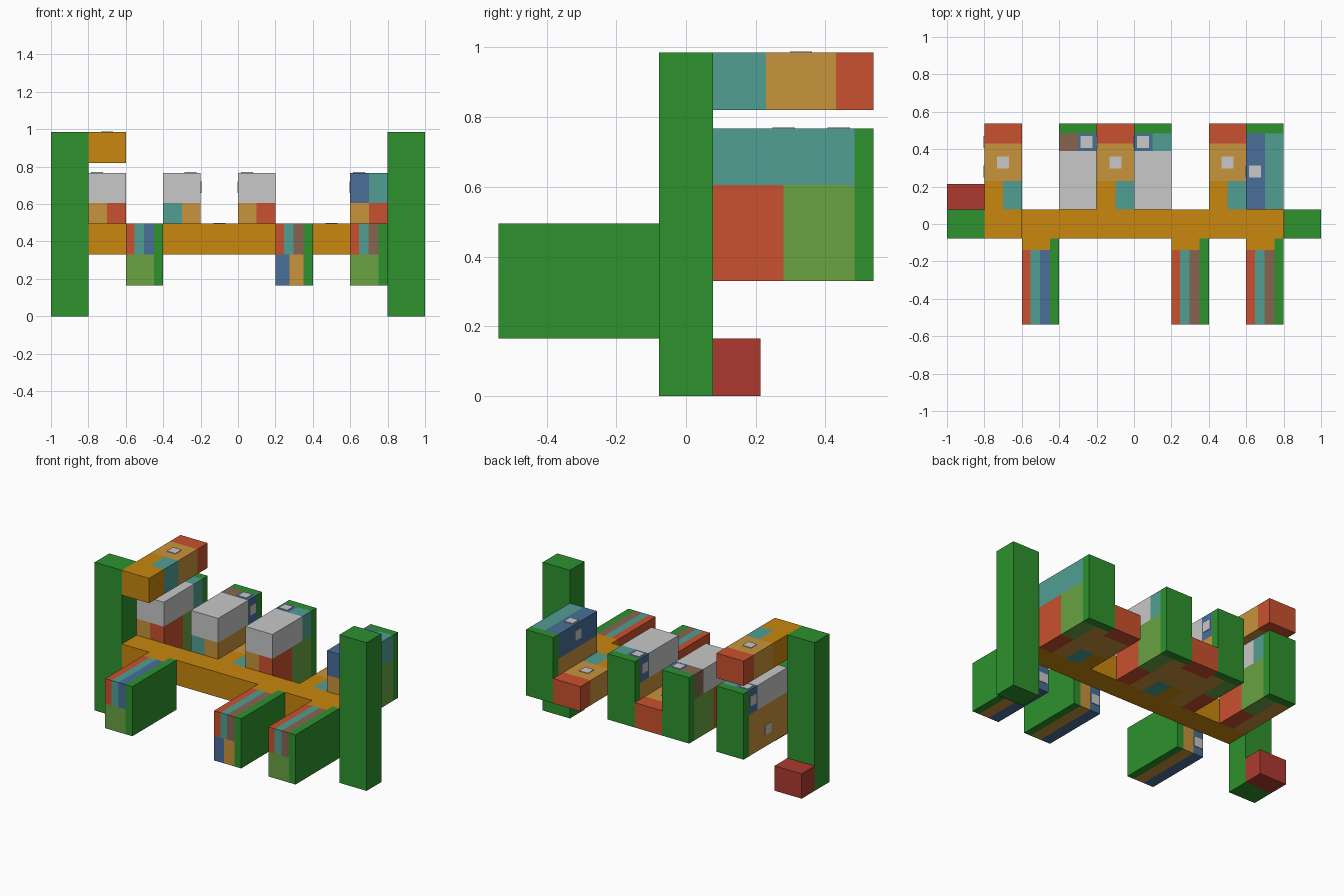
import bpy, bmesh
from mathutils import Vector

cube = bpy.data.objects.get("Cube")
if cube:
    bpy.data.objects.remove(cube, do_unlink=True)

# Colours
HEX = {"green": "2d922e", "orange": "c8870d", "tan": "c8933b", "red": "c9512e",
       "dark red": "ad3a30", "teal": "519f94", "blue": "486e98",
       "light green": "6aa342", "brown": "866550", "light grey": "c8c8c8"}
NAMES = list(HEX)


def linear(pair):
    c = int(pair, 16) / 255
    return c / 12.92 if c < 0.04 else ((c + 0.055) / 1.055) ** 2.4


MATS = []
for name, code in HEX.items():
    rgba = [linear(code[i:i + 2]) for i in (0, 2, 4)] + [1]
    mat = bpy.data.materials.new(name)
    mat.use_nodes = True
    mat.diffuse_color = rgba
    bsdf = mat.node_tree.nodes["Principled BSDF"]
    bsdf.inputs["Base Color"].default_value = rgba
    bsdf.inputs["Roughness"].default_value = 0.9
    MATS.append(mat)


def box(name, lo, hi, rule, cuts=((), (), ())):
    """Box between two corners, cut along each axis, each face coloured by a rule."""
    bm = bmesh.new()
    bmesh.ops.create_cube(bm, size=1)
    lo, hi = Vector(lo), Vector(hi)
    for v in bm.verts:
        v.co = (lo + hi) / 2 + v.co * (hi - lo)
    for axis, values in enumerate(cuts):
        for value in values:
            normal = Vector((0, 0, 0))
            normal[axis] = 1
            bmesh.ops.bisect_plane(bm, geom=bm.verts[:] + bm.edges[:] + bm.faces[:],
                                   plane_co=normal * value, plane_no=normal)
    bm.normal_update()
    for f in bm.faces:
        # Sample just below the surface, x measured from the box's own side
        p = f.calc_center_median() - f.normal * 0.01
        colour = rule if isinstance(rule, str) else rule(p.x - lo.x, p.y, p.z, f.normal)
        f.material_index = NAMES.index(colour)
    mesh = bpy.data.meshes.new(name)
    bm.to_mesh(mesh)
    bm.free()
    for mat in MATS:
        mesh.materials.append(mat)
    obj = bpy.data.objects.new(name, mesh)
    bpy.context.collection.objects.link(obj)


def plate(name, centre, axis):
    """Small thin grey square facing along one axis."""
    half = Vector((0.032, 0.032, 0.032))
    half[axis] = 0.004
    box(name, Vector(centre) - half, Vector(centre) + half, "light grey")


W, D, BACK = 0.2, 0.077, 0.538      # part width, beam half depth, overall half depth
Z1, Z2, Z3, Z4, Z5, Z6 = 0.165, 0.33, 0.495, 0.605, 0.767, 0.985

# Posts, crossbeam and foot
box("right_post", (-1, -D, 0), (-0.8, D, Z6), "green")
box("left_post", (0.8, -D, 0), (1, D, Z6), "green")
box("crossbeam", (-0.8, -D, Z2), (0.8, D, Z3), "orange")
box("foot_block", (-1, D, 0), (-0.8, 0.213, Z1), "dark red")


# Rear arms: orange and teal root, tan middle, red tip
def arm_rule(u, y, z, n):
    if y > 0.43:
        return "red"
    if y > 0.23:
        return "tan"
    return "teal" if u > 0.1 and y > D else "orange"


def arm(name, x, front, bottom):
    top = bottom + Z1
    box(name, (x, front, bottom), (x + W, BACK, top), arm_rule,
        ((x + 0.1,), (D, 0.23, 0.43), ()))
    plate(name + "_plate", (x + 0.1, 0.33, top), 2)


arm("upper_arm", -0.8, -D, Z6 - Z1)
arm("middle_arm", -0.2, D, Z2)
arm("left_arm", 0.4, D, Z2)


# Tall rear blocks: green end panel, two-part lower half, capped upper half
def block_rule(kind):
    def rule(u, y, z, n):
        right = u < 0.1
        if y > 0.483:
            return "green"
        if z > Z4:
            if kind != "open" and y < 0.39:
                return "light grey"
            if kind == "mirrored":
                return "brown" if right else "blue"
            return "blue" if right else "teal"
        if kind == "mirrored":
            right = not right
            if n.y < -0.5 and not right:
                return "teal"
        if right:
            return "tan"
        return "red" if y < 0.28 else "light green"
    return rule


def block(name, x, kind):
    box(name, (x, D, Z2), (x + W, BACK, Z5), block_rule(kind),
        ((x + 0.1,), (0.28, 0.39, 0.483), (Z4,)))
    flip = kind == "mirrored"
    y = 0.28 if kind == "open" else 0.438
    side = x + W if flip else x
    plate(name + "_top_plate", (x + (0.145 if flip else 0.047), y, Z5), 2)
    plate(name + "_upper_side_plate", (side, y, 0.69), 0)
    plate(name + "_lower_side_plate", (side, 0.28, 0.44), 0)


block("right_block", -0.8, "capped")
block("middle_right_block", -0.4, "mirrored")
block("middle_left_block", 0.0, "capped")
block("left_block", 0.6, "open")


# Front legs: striped upper half, green outer side
def leg_rule(third, front):
    def rule(u, y, z, n):
        if u > 0.15:
            return "green"
        if z > Z2:
            if y > -0.14:
                return "orange"
            return "red" if u < 0.047 else "teal" if u < 0.097 else third
        if front and n.y < -0.5:
            return front
        return "blue" if u < 0.075 else "tan"
    return rule


for name, x, third, front in (("right_leg", -0.6, "blue", "light green"),
                              ("middle_leg", 0.2, "brown", None),
                              ("left_leg", 0.6, "brown", "light green")):
    box(name, (x, -BACK, Z1), (x + W, -D, Z3), leg_rule(third, front),
        ((x + 0.047, x + 0.075, x + 0.097, x + 0.15), (-0.14,), (Z2,)))
    plate(name + "_plate", (x + 0.038, -D, 0.25), 1)
